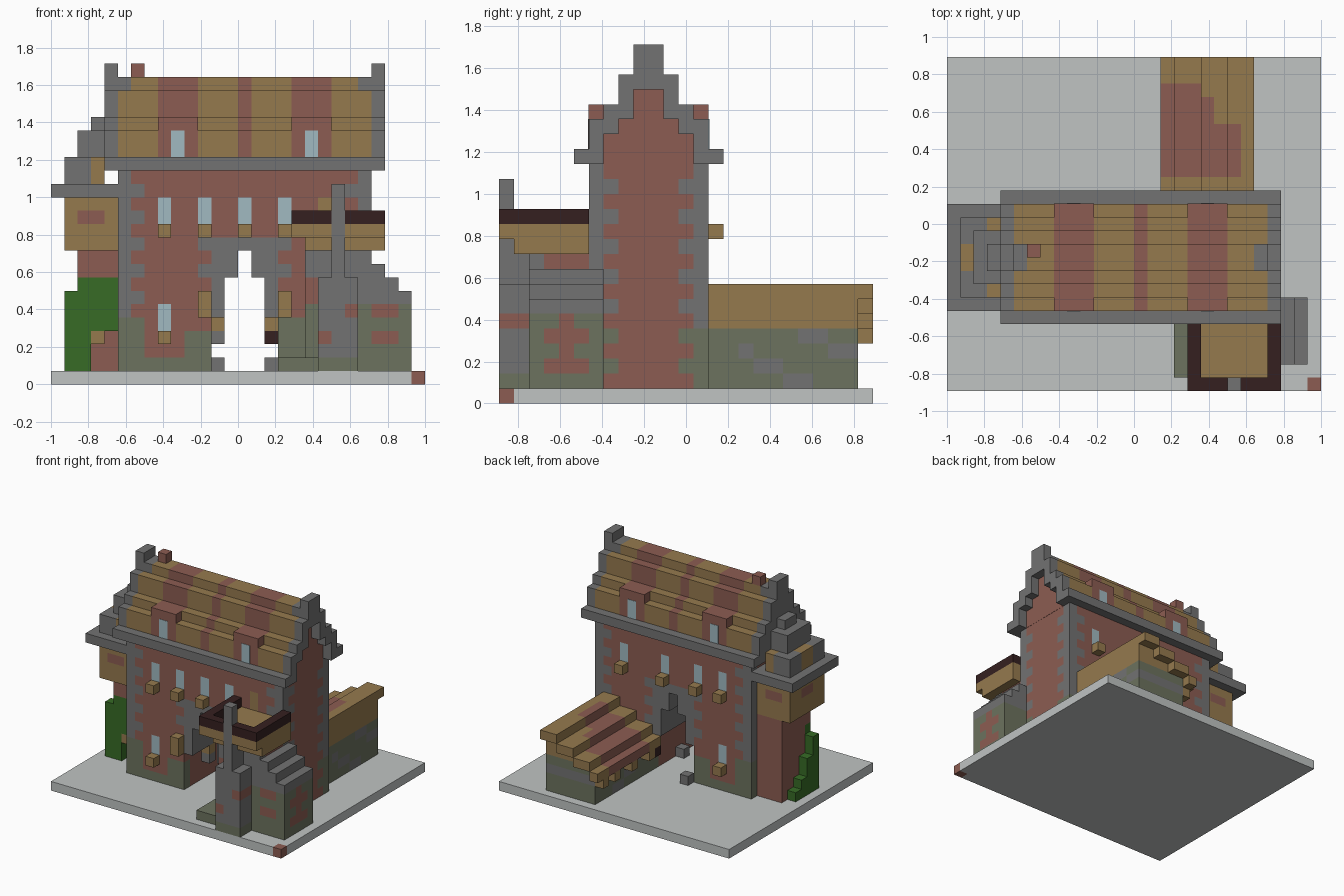
import bpy, bmesh
from mathutils import Vector

cube = bpy.data.objects.get("Cube")
if cube:
    bpy.data.objects.remove(cube, do_unlink=True)

U = 1 / 14  # size of one block
OFFSET = Vector((14, 12.5, 0))
COLOURS = {
    "brick": (139, 93, 83), "sandstone": (148, 121, 79), "stone": (114, 114, 114),
    "mossy_stone": (108, 114, 95), "ivy": (58, 107, 42), "dark_wood": (56, 37, 37),
    "glass": (160, 184, 192), "paving": (190, 194, 193),
}
NAMES = list(COLOURS)
MATS = []
for name, rgb in COLOURS.items():
    mat = bpy.data.materials.new(name)
    mat.use_nodes = True
    colour = [(c / 255) ** 2.2 for c in rgb] + [1]
    mat.diffuse_color = colour
    bsdf = mat.node_tree.nodes["Principled BSDF"]
    bsdf.inputs["Base Color"].default_value = colour
    bsdf.inputs["Roughness"].default_value = 0.9
    MATS.append(mat)


def box(name, xs, ys, zs, paint):
    """Box in block units; paint is a colour name or a rule for each block."""
    lo, hi = Vector((xs[0], ys[0], zs[0])), Vector((xs[1], ys[1], zs[1]))
    bm = bmesh.new()
    bmesh.ops.create_cube(bm, size=1)
    for v in bm.verts:
        v.co = Vector([(v.co[a] + 0.5) * (hi[a] - lo[a]) + lo[a] for a in range(3)])
    if callable(paint):
        for a in range(3):
            normal = Vector([float(a == n) for n in range(3)])
            for cut in range(int(lo[a]) + 1, int(hi[a])):
                geom = bm.verts[:] + bm.edges[:] + bm.faces[:]
                bmesh.ops.bisect_plane(bm, geom=geom, plane_co=normal * cut, plane_no=normal)
    bm.normal_update()
    for f in bm.faces:
        cell = f.calc_center_median() - f.normal * 0.5
        key = paint(*[int(c // 1) for c in cell]) if callable(paint) else paint
        f.material_index = NAMES.index(key)
    for v in bm.verts:
        v.co = (v.co - OFFSET) * U
    mesh = bpy.data.meshes.new(name)
    bm.to_mesh(mesh)
    bm.free()
    for mat in MATS:
        mesh.materials.append(mat)
    obj = bpy.data.objects.new(name, mesh)
    bpy.context.collection.objects.link(obj)
    return obj


# Ground slab with one brick corner
box("ground_slab", (0, 28), (0, 25), (0, 1),
    lambda i, j, k: "brick" if i == 27 and j == 0 else "paving")

# Main walls: brick, toothed stone corners, mossy foot, arched passage
FRONT_WINDOWS, BACK_WINDOWS = (8, 11, 14, 17), (8, 11, 15, 20)


def wall(i, j, k):
    a, b = min(i - 5, 23 - i), min(j - 6, 13 - j)
    d = max(a, b)
    if b == 0:
        if i == 8 and k in (4, 5):
            return "glass"
        if k in (12, 13) and i in (FRONT_WINDOWS if j == 6 else BACK_WINDOWS):
            return "glass"
        if j == 6 and i == 20 and 11 <= k <= 13:
            return "sandstone"
        if 4 < k < 11 and abs(i - 14) <= 2 + (k % 2 == 0):
            return "stone"
        if k < 5 and (k < 2 or (k < 4 and i in (6, 10, 11)) or i > 16):
            return "mossy_stone"
    if d == 0 or (d == 1 and k % 2 == 0):
        return "mossy_stone" if k < 5 else "stone"
    return "brick"


box("left_wall", (5, 12), (6, 14), (1, 10), wall)
box("right_wall", (17, 24), (6, 14), (1, 10), wall)
box("upper_wall", (5, 24), (6, 14), (10, 16), wall)
for x in (12, 16):
    box("arch_side", (x, x + 1), (6, 14), (5, 10), "stone")
for x in (13, 15):
    box("arch_shoulder", (x, x + 1), (6, 14), (8, 10), "stone")

# Window sills and door lanterns
for x in FRONT_WINDOWS:
    box("front_sill", (x, x + 1), (5, 6), (11, 12), "sandstone")
for x in BACK_WINDOWS:
    box("back_sill", (x, x + 1), (14, 15), (11, 12), "sandstone")
for y in (5, 14):
    box("lower_sill", (8, 9), (y, y + 1), (3, 4), "sandstone")
for x in (11, 17):
    box("lantern", (x, x + 1), (5, 6), (5, 7), "sandstone")
box("back_step", (12, 13), (14, 15), (1, 2), "stone")
box("passage_step", (16, 17), (9, 10), (1, 2), "stone")
box("passage_bracket", (12, 13), (9, 10), (3, 4), "stone")
box("passage_lamp", (12, 13), (9, 10), (4, 5), "sandstone")

# Eaves along both long sides
for y in (5, 13):
    box("eaves", (4, 25), (y, y + 2), (16, 17), "stone")


# Stepped roof with coloured stripes
def roof(i, j, k):
    if i in (5, 23) and k == 22:
        return "stone"
    return "brick" if 8 <= i < 11 or i == 14 or 18 <= i < 21 else "sandstone"


LAYERS = ((4, 16, 19), (3, 19, 20), (2, 20, 22), (1, 22, 23))
for half, z0, z1 in LAYERS:
    box("roof_step", (5, 24), (10 - half, 10 + half), (z0, z1), roof)
box("chimney", (6, 7), (10, 11), (23, 24), "brick")

# Dormers on both slopes
for x in (8, 18):
    for y in (6, 12):
        box("dormer", (x, x + 3), (y - 0.02, y + 2.02), (17, 20), "brick")
    for y in (5.94, 14.02):
        box("dormer_window", (x + 1, x + 2), (y, y + 0.04), (17, 19), "glass")

# Right gable: brick panel framed by projecting coping
box("gable_panel", (23.5, 24.02), (7, 13), (16, 18), "brick")
box("gable_panel_middle", (23.5, 24.02), (8, 12), (18, 19), "brick")
box("gable_panel_top", (23.5, 24.02), (9, 11), (19, 21), "brick")
for half, z0, z1 in ((4, 17, 19), (3, 18, 20), (2, 19, 22)):
    for y in (10 - half, 9 + half):
        box("gable_coping", (24, 25), (y, y + 1), (z0, z1), "stone")
box("gable_peak", (24, 25), (9, 11), (21, 24), "stone")

# Left gable
for half, z0, z1 in ((4, 16, 19), (3, 19, 20), (2, 20, 22), (1, 22, 24)):
    box("left_gable", (4, 5), (10 - half, 10 + half), (z0, z1), "stone")

# Left bay with stepped cap
box("bay_stem", (2, 5), (9, 13), (1, 10), "brick")
box("bay_stem_front", (2, 5), (8, 9), (8, 10), "brick")
box("bay_room", (1, 5), (7, 13), (10, 14), lambda i, j, k: "brick"
    if k == 12 and (i in (2, 3) or (i == 1 and j in (9, 10))) else "sandstone")
box("bay_eaves", (0, 5), (6, 14), (14, 15), "stone")
box("bay_cap", (1, 4), (7, 13), (15, 17), lambda i, j, k: "sandstone"
    if (i == 3 and j in (7, 12)) or (i == 1 and j in (9, 10)) else "stone")
box("bay_cap_middle", (2, 4), (8, 12), (17, 19), "stone")
box("bay_cap_top", (3, 4), (9, 11), (19, 20), "stone")

# Ivy climbing the bay
box("ivy_front", (2, 5), (8, 9), (4, 8), "ivy")
box("ivy_foot", (2, 3), (8, 9), (1, 4), "ivy")
box("ivy_ledge", (3, 4), (8, 9), (3, 4), "sandstone")
for y, top in ((8, 7), (9, 5), (10, 3), (11, 2)):
    box("ivy_side", (1, 2), (y, y + 1), (1, top), "ivy")


# Porch body with stepped buttress
def porch(i, j, k):
    if k in (2, 4) and i in (24, 25, 26) and 3 <= j <= 5:
        return "brick"
    if k in (3, 5) and i >= 24 and (j == 4 or j == 2 and i < 26):
        return "brick"
    if k == 9 and j > 2 or (k in (6, 7) and i == 19):
        return "brick"
    return "mossy_stone" if k < 6 else "stone"


box("porch_body", (19, 24), (2, 6), (1, 10), porch)
for x, top in ((24, 9), (25, 8), (26, 7)):
    box("buttress", (x, x + 1), (2, 7), (1, top), porch)
box("low_wall", (17, 20), (1, 6), (1, 2), "mossy_stone")
box("pole_base", (20, 23), (0, 2), (1, 8), lambda i, j, k: "brick"
    if (i, k) in ((20, 3), (22, 5)) else "mossy_stone" if k < 2 else "stone")
box("pole_back", (21, 22), (1, 2), (8, 10), "stone")
box("pole", (21, 22), (-0.01, 1), (8, 15), "stone")

# Balcony
box("balcony_underside", (19, 24), (1, 6), (10, 11), "sandstone")
box("balcony_bracket", (24, 25), (1, 6), (10, 11), "sandstone")
box("balcony_floor", (18, 25), (0, 6), (11, 12), "sandstone")
for x in (18, 24):
    box("balcony_side_rail", (x, x + 1), (0, 6), (12, 13), "dark_wood")
box("balcony_front_rail", (19, 24), (0, 1), (12, 13), "dark_wood")


# Back annex under a stepped lean-to roof
def annex(i, j, k):
    if k > 4:
        return "sandstone"
    return "stone" if (j + 2 * k) % 7 < 2 and j > 15 else "mossy_stone"


def annex_roof(i, j, k):
    limit = 23 if i < 19 else 22 if i < 20 else 20
    return "brick" if i < 22 and 16 <= j < limit else "sandstone"


box("annex_body", (17, 23), (14, 24), (1, 5), annex)
for x0, x1, top in ((16, 17, 5), (17, 19, 6), (19, 21, 7), (21, 23, 8)):
    box("annex_roof", (x0, x1), (14, 25), (top - 1, top), annex_roof)
    if top > 6:
        box("annex_gable", (x0, x1), (14, 24), (5, top - 1), "sandstone")
for y in (15, 18, 21, 23):
    box("annex_bracket", (16, 17), (y, y + 1), (3, 4), "sandstone")
box("annex_beam", (16, 17), (14, 15), (3, 4), "dark_wood")
